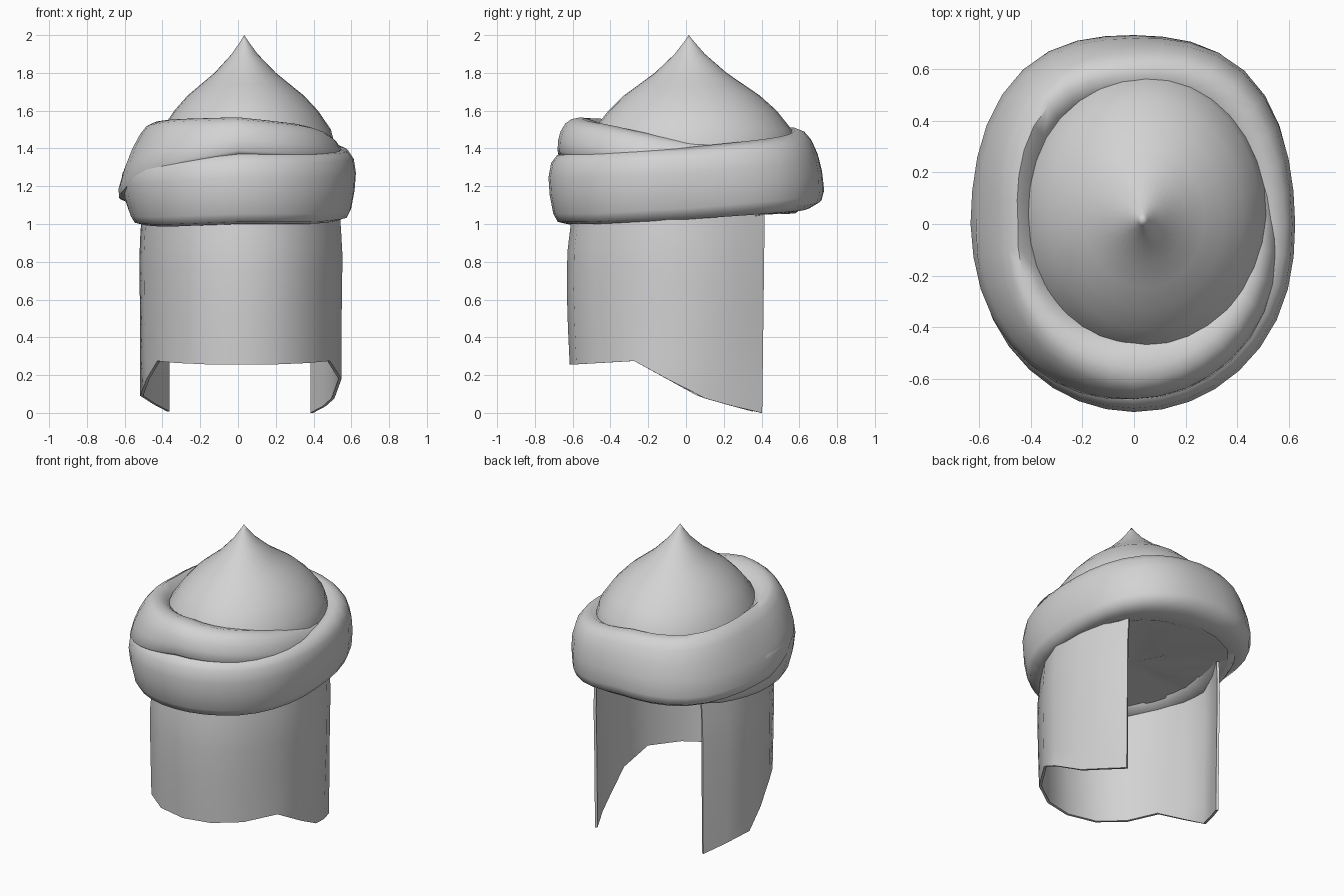
import bpy, bmesh, math, random

if "Cube" in bpy.data.objects:
    bpy.data.objects.remove(bpy.data.objects["Cube"])

random.seed(4)
grey = bpy.data.materials.new("light_grey")
grey.diffuse_color = (0.65, 0.65, 0.65, 1)
grey.use_nodes = True
grey.node_tree.nodes["Principled BSDF"].inputs["Base Color"].default_value = grey.diffuse_color


def lerp(keys, t):
    """Interpolate rows of (t, values...) at t."""
    for a, b in zip(keys, keys[1:]):
        if t <= b[0]:
            f = max(0, (t - a[0]) / (b[0] - a[0]))
            return [p + (q - p) * f for p, q in zip(a[1:], b[1:])]
    return list(keys[-1][1:])


def oval(deg, k):
    """Point on the head outline, scaled by k; the back is squarer than the front."""
    c, s = math.cos(math.radians(deg)), math.sin(math.radians(deg))
    n = 2.33 + 0.25 * s
    r = k * (abs(c) ** n + abs(s) ** n) ** (-1 / n)
    return 0.625 * c * r, 0.73 * s * r


def build(name, rows, closed=False, caps=False, angle=50, thickness=0):
    """Skin a list of equal-length point rows."""
    bm = bmesh.new()
    vs = [[bm.verts.new(p) for p in row] for row in rows]
    n = len(vs[0])
    for a, b in zip(vs, vs[1:]):
        for i in range(n if closed else n - 1):
            j = (i + 1) % n
            bm.faces.new((a[i], a[j], b[j], b[i]))
    if caps:
        bm.faces.new(vs[0])
        bm.faces.new(vs[-1])
    bmesh.ops.remove_doubles(bm, verts=bm.verts, dist=0.0005)
    bmesh.ops.recalc_face_normals(bm, faces=bm.faces)
    me = bpy.data.meshes.new(name)
    bm.to_mesh(me)
    bm.free()
    me.materials.append(grey)
    ob = bpy.data.objects.new(name, me)
    bpy.context.collection.objects.link(ob)
    bpy.ops.object.select_all(action='DESELECT')
    ob.select_set(True)
    bpy.context.view_layer.objects.active = ob
    if thickness:
        m = ob.modifiers.new("thickness", 'SOLIDIFY')
        m.thickness = thickness
        m.offset = 0
        bpy.ops.object.modifier_apply(modifier=m.name)
    bpy.ops.object.shade_smooth_by_angle(angle=math.radians(angle))
    return ob


# Pointed crown: height, radius
profile = [(2.0, 0), (1.97, .022), (1.9, .08), (1.8, .19), (1.74, .275), (1.68, .36),
           (1.6, .445), (1.5, .525), (1.4, .555), (1.3, .555)]
rows = []
for z, r in profile:
    f = min((2 - z) / 0.4, 1)
    cx, cy = 0.033 + 0.01 * f, 0.015 + 0.02 * f
    rows.append([(cx + 0.855 * r * math.cos(math.tau * i / 32),
                  cy + r * math.sin(math.tau * i / 32), z) for i in range(32)])
build("pointed_crown", rows, closed=True, angle=60)

# Wrapped cloth, one spiral roll:
# angle, outer scale at bottom, at top, inner scale, bottom, top, inward drop of the underside
wrap = [(110, .85, .85, .60, 1.12, 1.28, 0), (150, .88, .93, .60, 1.04, 1.27, 0),
        (180, .90, 1.04, .60, 1.00, 1.32, 0), (225, .94, 1.02, .60, .985, 1.35, 0),
        (270, .965, 1.025, .60, 1.00, 1.385, 0), (315, .96, 1.02, .60, 1.00, 1.385, 0),
        (360, .96, 1.03, .60, 1.03, 1.405, .02), (405, 1.0, .98, .60, 1.08, 1.455, .07),
        (450, 1.03, .92, .60, 1.13, 1.51, .14), (495, 1.03, .88, .60, 1.11, 1.515, .1),
        (540, 1.06, .82, .58, 1.13, 1.53, .06), (585, 1.0, .85, .58, 1.27, 1.555, 0),
        (630, .95, .895, .58, 1.36, 1.565, 0), (675, .94, .87, .60, 1.34, 1.525, 0),
        (720, .92, .85, .60, 1.30, 1.44, 0), (750, .88, .83, .60, 1.26, 1.43, 0),
        (780, .80, .76, .60, 1.20, 1.43, 0)]
section = [(0, .2), (.35, .04), (.7, 0), (.9, .03), (.97, .14), (1, .4), (.985, .64),
           (.91, .84), (.79, .95), (.58, 1), (.28, .91), (0, .72)]
rows = []
for deg in range(110, 781, 10):
    kb, kt, ki, zb, zt, drop = lerp(wrap, deg)
    rows.append([(*oval(deg, ki + (kb + (kt - kb) * v - ki) * u),
                  zb + (zt - zb) * v - drop * (1 - u) * (1 - v)) for u, v in section])
build("wrapped_cloth", rows, closed=True, caps=True, angle=60)

# Creased lining under the crown
rim, mid = [], []
for i in range(20):
    deg = i * 18
    z = 1.035 + 0.03 * math.sin(math.radians(deg)) + random.uniform(-.012, .012)
    rim.append((*oval(deg, .81), z))
    mid.append((*oval(deg, .3), 1.055 + random.uniform(-.015, .015)))
build("crown_lining", [rim, mid, [(0, 0, 1.07)] * 20], closed=True, angle=40)

# Hanging veil, open at the back: lower outline from left to right
outline = [(-.37, .35), (-.44, .21), (-.51, .06), (-.47, -.1), (-.42, -.27), (-.32, -.45),
           (-.17, -.565), (.02, -.605), (.2, -.57), (.36, -.46), (.48, -.27), (.54, -.1),
           (.5, .1), (.455, .25), (.39, .4)]
hem = [(-.61, .255), (-.27, .275), (.07, .085), (.34, .01), (.4, .0)]
bulge = [(.2, 1.0, 1.0), (.45, 1.0, 1.02), (.65, 1.005, 1.03), (.85, 1.01, 1.025),
         (1.05, .985, .985)]
rows = []
for k in range(9):
    row = []
    for x, y in outline:
        z0 = lerp(hem, y)[0]
        z = z0 + (1.05 - z0) * k / 8
        sx, sy = lerp(bulge, z)
        # Fuller temples higher up
        full = 1 + 0.035 * min(z / 0.5, 1) * (1 if -.2 < y < .3 and x not in (-.51, .54) else 0)
        row.append((x * sx * full, y * sy if y < 0 else y + 0.012 * z, z))
    rows.append(row)
build("hanging_veil", rows, angle=40, thickness=0.016)
